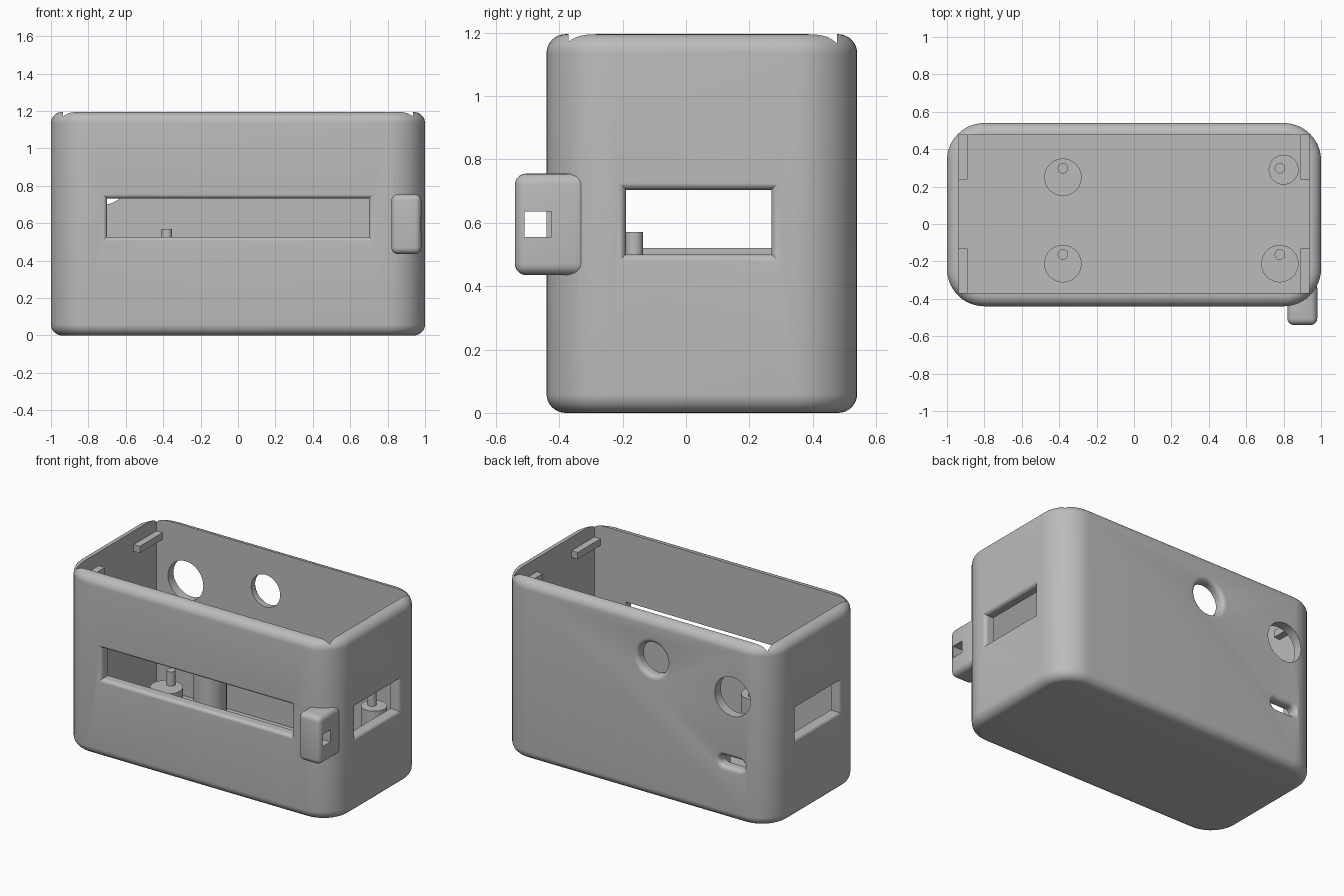
import bpy, bmesh, math
from mathutils import Vector

cube = bpy.data.objects.get("Cube")
if cube:
    bpy.data.objects.remove(cube)

grey = bpy.data.materials.new("plain grey")
grey.use_nodes = True
grey.diffuse_color = (0.5, 0.5, 0.5, 1)
grey.node_tree.nodes["Principled BSDF"].inputs["Base Color"].default_value = (0.5, 0.5, 0.5, 1)

FRONT, BACK, HEIGHT, FILLET = -0.44, 0.54, 1.195, 0.06


def finish(name, bm):
    bmesh.ops.recalc_face_normals(bm, faces=bm.faces)
    mesh = bpy.data.meshes.new(name)
    bm.to_mesh(mesh)
    bm.free()
    mesh.materials.append(grey)
    obj = bpy.data.objects.new(name, mesh)
    bpy.context.collection.objects.link(obj)
    return obj


def outline(w, h, r, n=12):
    """Rounded rectangle from half sizes; sharp corners when r is 0."""
    pts = []
    for q, (sx, sy) in enumerate([(1, 1), (-1, 1), (-1, -1), (1, -1)]):
        for k in range(n + 1 if r else 1):
            a = math.pi / 2 * (q + k / n)
            pts.append((sx * (w - r) + r * math.cos(a), sy * (h - r) + r * math.sin(a)))
    return pts


def loft(name, rings):
    bm = bmesh.new()
    loops = [[bm.verts.new(p) for p in ring] for ring in rings]
    for a, b in zip(loops, loops[1:]):
        for i in range(len(a)):
            j = (i + 1) % len(a)
            bm.faces.new((a[i], a[j], b[j], b[i]))
    bm.faces.new(loops[0])
    bm.faces.new(loops[-1])
    bmesh.ops.remove_doubles(bm, verts=bm.verts, dist=0.0002)
    return finish(name, bm)


def box(name, x, y, z, bevel=0):
    bm = bmesh.new()
    bmesh.ops.create_cube(bm, size=1)
    for v in bm.verts:
        v.co = [lo + (c + 0.5) * (hi - lo) for c, (lo, hi) in zip(v.co, (x, y, z))]
    if bevel:
        bmesh.ops.bevel(bm, geom=bm.edges[:], offset=bevel, segments=5, profile=0.5, affect='EDGES')
    return finish(name, bm)


def activate(obj):
    bpy.ops.object.select_all(action='DESELECT')
    obj.select_set(True)
    bpy.context.view_layer.objects.active = obj


def smooth(obj):
    activate(obj)
    bpy.ops.object.shade_smooth_by_angle(angle=math.radians(30))


def combine(target, tool, operation):
    activate(target)
    mod = target.modifiers.new("combine", 'BOOLEAN')
    mod.object, mod.operation, mod.solver = tool, operation, 'EXACT'
    bpy.ops.object.modifier_apply(modifier=mod.name)
    bpy.data.objects.remove(tool)


def opening(centre, half, radius, flare, place):
    """Cutter through a wall, with a rounded lip of size flare outside."""
    steps = [(-0.03, flare)]
    if flare:
        for k in range(7):
            a = math.pi / 2 * k / 6
            steps.append((flare * (1 - math.cos(a)), flare * (1 - math.sin(a))))
    steps.append((0.1, 0))
    rings = []
    for depth, grow in steps:
        pts = outline(half[0] + grow, half[1] + grow, radius + grow if radius else 0)
        rings.append([place(centre[0] + u, centre[1] + v, depth) for u, v in pts])
    return loft("opening_cutter", rings)


# Case shell: rounded box with filleted top and bottom rims
profile = []
for k in range(9):
    a = math.pi / 2 * k / 8
    profile.append((FILLET * (1 - math.sin(a)), FILLET * (1 - math.cos(a))))
profile += [(inset, HEIGHT - z) for inset, z in reversed(profile)]
mid, half_depth = (FRONT + BACK) / 2, (BACK - FRONT) / 2
case = loft("case", [[Vector((u, v + mid, z)) for u, v in outline(1 - i, half_depth - i, 0.2 - i)]
                     for i, z in profile])

# Side clip, joined to the case before hollowing
combine(case, box("clip", (0.82, 0.98), (-0.54, -0.31), (0.435, 0.755), 0.035), 'UNION')
combine(case, box("cavity", (-0.935, 0.935), (-0.37, 0.477), (0.06, 1.5)), 'DIFFERENCE')
combine(case, box("clip_slot", (0.7, 1.1), (-0.51, -0.44), (0.555, 0.635)), 'DIFFERENCE')
combine(case, box("clip_slot_end", (0.9, 1.1), (-0.45, -0.425), (0.555, 0.635)), 'DIFFERENCE')


def front(u, v, d):
    return Vector((u, FRONT + d, v))


def back(u, v, d):
    return Vector((u, BACK - d, v))


def plus_x(u, v, d):
    return Vector((1 - d, u, v))


def minus_x(u, v, d):
    return Vector((d - 1, u, v))


# Windows, round ports and cable slot: centre, half size, corner radius, lip, wall
for args in [((0, 0.63), (0.70, 0.103), 0, 0.025, front),
             ((0.04, 0.602), (0.23, 0.102), 0, 0.025, plus_x),
             ((0.04, 0.622), (0.23, 0.102), 0, 0.025, minus_x),
             ((-0.13, 0.92), (0.107, 0.107), 0.107, 0.03, back),
             ((-0.72, 0.83), (0.13, 0.13), 0.13, 0, back),
             ((-0.715, 0.385), (0.09, 0.032), 0.031, 0.03, back)]:
    combine(case, opening(*args), 'DIFFERENCE')
smooth(case)


def cylinder(name, x, y, r, z0, z1):
    pts = outline(r, r, r, 10)
    smooth(loft(name, [[Vector((x + u, y + v, z)) for u, v in pts] for z in (z0, z1)]))


# Board supports with locating pins
for i, (x, y, r, px, py) in enumerate([(-0.38, 0.25, 0.1, -0.38, 0.298), (0.8, 0.29, 0.08, 0.78, 0.298),
                                       (-0.38, -0.212, 0.1, -0.38, -0.163), (0.78, -0.212, 0.1, 0.78, -0.163)], 1):
    cylinder(f"support_post_{i}", x, y, r, 0.05, 0.475)
    cylinder(f"support_pin_{i}", px, py, 0.028, 0.46, 0.57)

# Lid retaining rails on the end walls
for side, xs in (("right", (-0.94, -0.89)), ("left", (0.89, 0.94))):
    for end, ys in (("front", (-0.375, -0.13)), ("back", (0.237, 0.48))):
        box(f"lid_rail_{side}_{end}", xs, ys, (1.06, 1.105))
